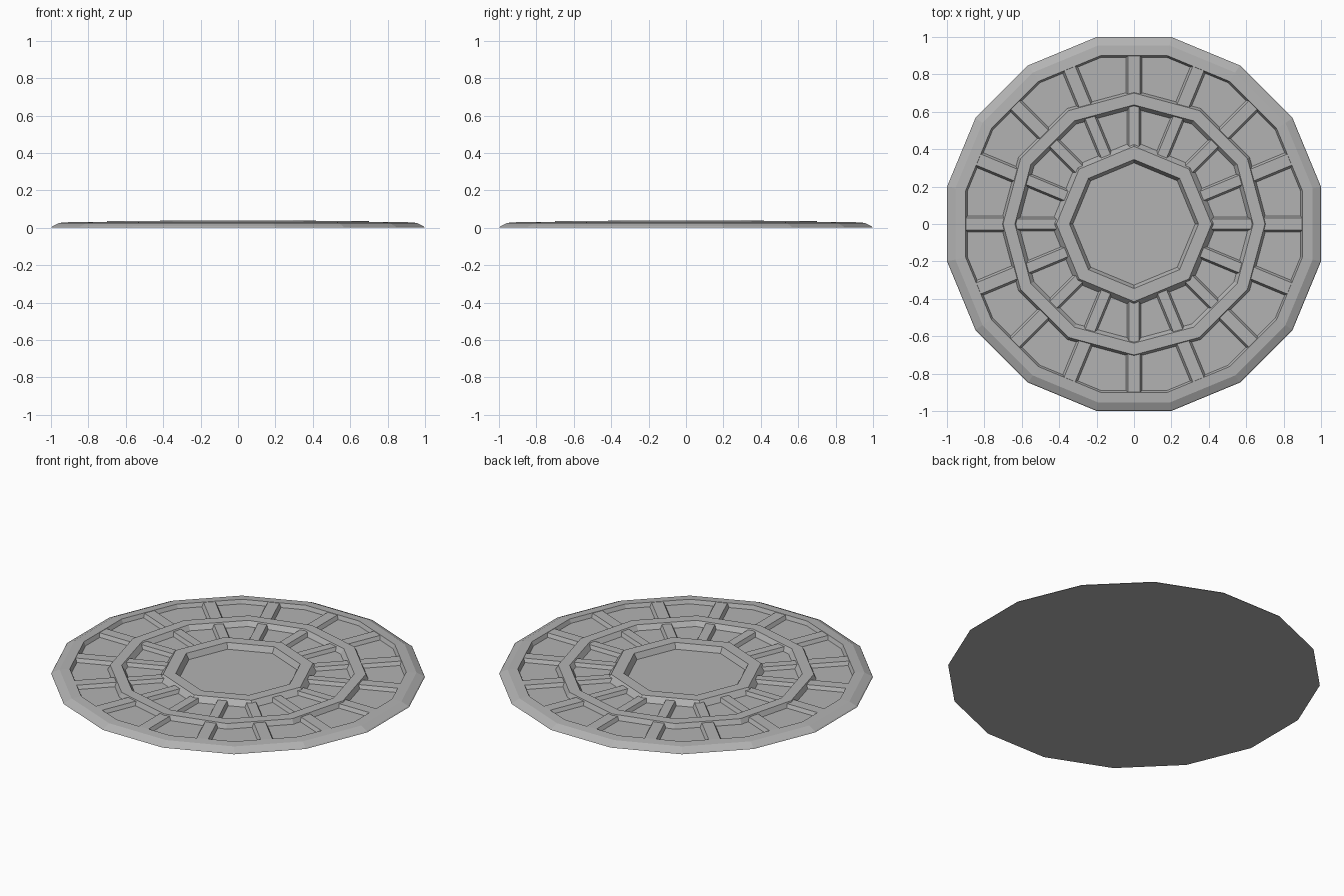
import bpy
import bmesh
from math import sin, cos, pi

old = bpy.data.objects.get("Cube")
if old:
    bpy.data.objects.remove(old, do_unlink=True)

grey = bpy.data.materials.new("stone grey")
grey.use_nodes = True
colour = (0.45, 0.45, 0.45, 1)
grey.diffuse_color = colour
grey.node_tree.nodes["Principled BSDF"].inputs["Base Color"].default_value = colour

FLOOR = 0.007


def finish(bm, name):
    bmesh.ops.recalc_face_normals(bm, faces=bm.faces)
    mesh = bpy.data.meshes.new(name)
    bm.to_mesh(mesh)
    bm.free()
    mesh.materials.append(grey)
    obj = bpy.data.objects.new(name, mesh)
    bpy.context.collection.objects.link(obj)
    return obj


def polygon_lathe(name, sides, turn, profile, solid=False):
    """Sweep a radius/height profile round a polygon; solid caps both ends."""
    bm = bmesh.new()
    loops = [[bm.verts.new((r * cos(turn + 2 * pi * i / sides),
                            r * sin(turn + 2 * pi * i / sides), z))
              for i in range(sides)] for r, z in profile]
    pairs = list(zip(loops, loops[1:]))
    if solid:
        bm.faces.new(loops[0])
        bm.faces.new(loops[-1])
    else:
        pairs.append((loops[-1], loops[0]))
    for a, b in pairs:
        for i in range(sides):
            j = (i + 1) % sides
            bm.faces.new((a[i], a[j], b[j], b[i]))
    return finish(bm, name)


def spokes(name, count, start, end, base, top, height):
    """Radial bars with sloping flanks."""
    bm = bmesh.new()
    section = [(-base, FLOOR - 0.003), (base, FLOOR - 0.003), (top, height), (-top, height)]
    for k in range(count):
        a = 2 * pi * k / count
        ends = [[bm.verts.new((r * cos(a) - w * sin(a), r * sin(a) + w * cos(a), z))
                 for w, z in section] for r in (start, end)]
        bm.faces.new(ends[0])
        bm.faces.new(ends[1])
        for i in range(4):
            j = (i + 1) % 4
            bm.faces.new((ends[0][i], ends[0][j], ends[1][j], ends[1][i]))
    return finish(bm, name)


# Sixteen-sided dish with rounded rim and sunken floor
k = 1 / cos(pi / 16)
polygon_lathe("rimmed_base", 16, pi / 16,
              [(k, 0), (0.995 * k, 0.006), (0.955 * k, 0.026), (0.90 * k, 0.03), (0.89 * k, FLOOR)],
              solid=True)

# Raised polygon rings
polygon_lathe("middle_ring", 12, 0,
              [(0.715, FLOOR - 0.003), (0.70, 0.035), (0.637, 0.035), (0.615, FLOOR - 0.003)])
polygon_lathe("inner_ring", 8, 0,
              [(0.445, FLOOR - 0.003), (0.415, 0.04), (0.345, 0.04), (0.325, FLOOR - 0.003)])

# Two sets of radial bars
spokes("outer_spokes", 16, 0.67, 0.905, 0.045, 0.032, 0.028)
spokes("inner_spokes", 16, 0.385, 0.635, 0.038, 0.026, 0.028)
